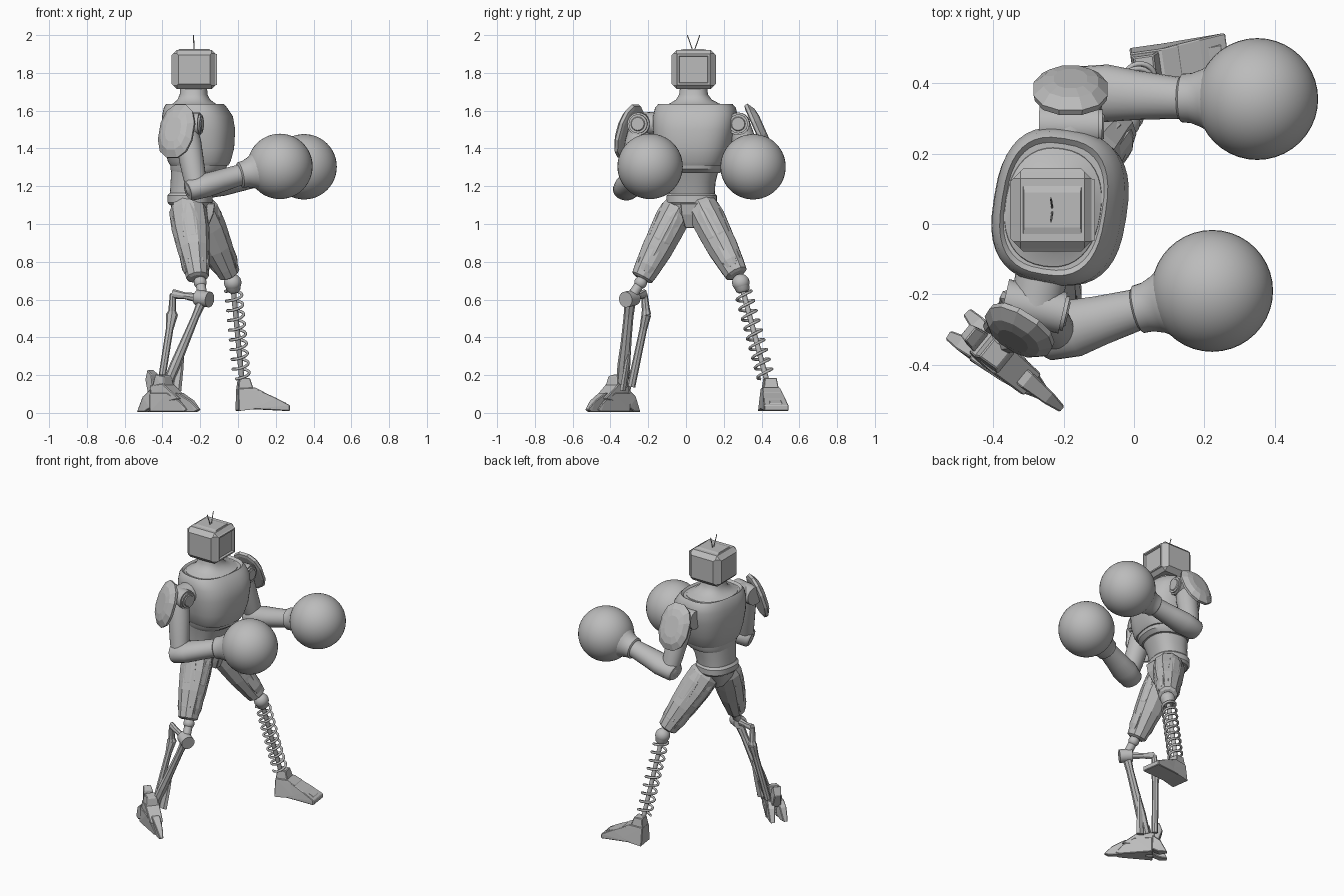
import bpy, bmesh, math
from mathutils import Vector as V, Matrix

cube = bpy.data.objects.get("Cube")
if cube:
    bpy.data.objects.remove(cube)

GREY = (0.5, 0.5, 0.5, 1)
mat = bpy.data.materials.new("plain_grey")
mat.use_nodes = True
mat.diffuse_color = GREY
mat.node_tree.nodes["Principled BSDF"].inputs["Base Color"].default_value = GREY


def finish(name, bm, smooth=None, bevel=0):
    bmesh.ops.recalc_face_normals(bm, faces=bm.faces)
    me = bpy.data.meshes.new(name)
    bm.to_mesh(me)
    bm.free()
    ob = bpy.data.objects.new(name, me)
    bpy.context.collection.objects.link(ob)
    me.materials.append(mat)
    if bevel:
        mod = ob.modifiers.new("bevel", "BEVEL")
        mod.width, mod.segments = bevel, 1
    if smooth:
        bpy.ops.object.select_all(action="DESELECT")
        ob.select_set(True)
        bpy.context.view_layer.objects.active = ob
        bpy.ops.object.shade_smooth_by_angle(angle=math.radians(smooth))
    return ob


def loft(name, rings, n=32, power=2, smooth=40, phase=0):
    """Skin a row of rings given as (centre, u vector, v vector)."""
    bm = bmesh.new()
    loops = []
    for c, u, v in rings:
        loop = []
        for i in range(n):
            a = math.tau * i / n + phase
            x, y = [math.copysign(abs(k) ** (2 / power), k) for k in (math.cos(a), math.sin(a))]
            loop.append(bm.verts.new(V(c) + u * x + v * y))
        loops.append(loop)
    for a, b in zip(loops, loops[1:]):
        for i in range(n):
            bm.faces.new((a[i], a[(i + 1) % n], b[(i + 1) % n], b[i]))
    bm.faces.new(loops[0])
    bm.faces.new(loops[-1])
    return finish(name, bm, smooth)


def limb(name, p0, p1, profile, ref=(1, 0, 0), n=24, smooth=40, phase=0):
    """Tube from p0 to p1; profile holds (t, radius along ref, other radius)."""
    p0, p1, ref = V(p0), V(p1), V(ref)
    d = (p1 - p0).normalized()
    u = (ref - d * ref.dot(d)).normalized()
    w = d.cross(u)
    return loft(name, [(p0.lerp(p1, t), u * a, w * b) for t, a, b in profile], n, 2, smooth, phase)


def rod(name, p0, p1, r, n=16):
    ref = (0, 0, 1) if abs((V(p1) - V(p0)).normalized().z) < 0.9 else (1, 0, 0)
    return limb(name, p0, p1, [(0, r, r), (1, r, r)], ref, n)


def ball(name, c, r):
    bm = bmesh.new()
    bmesh.ops.create_uvsphere(bm, u_segments=40, v_segments=24, radius=r, matrix=Matrix.Translation(c))
    return finish(name, bm, 60)


def hull(name, pts, bevel=0.004):
    bm = bmesh.new()
    bmesh.ops.convex_hull(bm, input=[bm.verts.new(p) for p in pts])
    bmesh.ops.dissolve_limit(bm, angle_limit=0.02, verts=bm.verts, edges=bm.edges)
    return finish(name, bm, None, bevel)


def body(name, rows, yaw=-9, power=2.4):
    """Upright loft; rows hold z, centre x, centre y, half depth, half width."""
    r = Matrix.Rotation(math.radians(yaw), 3, "Z")
    return loft(name, [((x, y, z), r @ V((a, 0, 0)), r @ V((0, b, 0))) for z, x, y, a, b in rows], 40, power, 35)


# Torso, collar, neck and belt
body("abdomen", [(1.14, -.255, .03, .105, .12), (1.22, -.24, .03, .115, .125), (1.34, -.21, .03, .14, .155)])
body("rib_band", [(1.27, -.22, .035, .13, .145), (1.29, -.21, .035, .145, .158), (1.33, -.205, .035, .15, .165)])
body("chest", [(1.31, -.205, .035, .15, .165), (1.33, -.205, .035, .162, .178), (1.4, -.205, .04, .18, .2),
               (1.5, -.21, .046, .19, .218), (1.57, -.215, .05, .182, .222), (1.615, -.225, .05, .162, .212),
               (1.635, -.228, .05, .148, .195), (1.622, -.228, .05, .138, .18)], power=2.7)
body("neck", [(1.58, -.23, .047, .146, .185), (1.626, -.23, .047, .135, .168), (1.638, -.232, .045, .11, .13),
              (1.658, -.234, .042, .086, .095), (1.685, -.235, .04, .073, .076), (1.73, -.235, .04, .07, .07)], power=2.3)
body("belt", [(1.1, -.255, .03, .105, .12), (1.115, -.255, .03, .117, .132), (1.15, -.255, .03, .117, .132),
              (1.165, -.255, .03, .105, .12)])
body("pelvis", [(.99, -.24, .02, .05, .04), (1.06, -.25, .025, .095, .09), (1.12, -.255, .03, .105, .118)])
hull("crotch_plate", [(x, .02 + s * w, z) for s in (-1, 1) for x, w, z in
                      ((-.12, .05, 1.11), (-.19, .05, 1.11), (-.13, .045, 1.05), (-.16, .025, .98), (-.23, .025, .98))])

# Television head: bevelled box, sunken screen in front, raised panels elsewhere
bm = bmesh.new()
bmesh.ops.create_cube(bm, size=1, matrix=Matrix.Translation((-.232, .04, 1.818)) @ Matrix.Diagonal((.222, .218, .208, 1)))
bmesh.ops.bevel(bm, geom=bm.edges[:], offset=.02, segments=1, affect="EDGES")
bm.normal_update()
screen = [f for f in bm.faces if f.normal.x > .99]
panels = [f for f in bm.faces if f.normal.x < -.99 or abs(f.normal.y) > .99]
bmesh.ops.inset_individual(bm, faces=screen, thickness=.003, depth=.01)
bmesh.ops.inset_individual(bm, faces=screen, thickness=.013, depth=0)
bmesh.ops.inset_individual(bm, faces=screen, thickness=.006, depth=-.012)
bmesh.ops.inset_individual(bm, faces=panels, thickness=.012, depth=.009)
finish("head", bm)
hull("head_top_plate", [(-.232 + i * a, .04 + j * b, z) for i in (-1, 1) for j in (-1, 1)
                        for a, b, z in ((.085, .082, 1.918), (.08, .05, 1.927))], 0)
for s in (-1, 1):
    rod("antenna", (-.232, .04 + s * .005, 1.92), (-.236, .04 + s * .033, 2), .003, 6)


# Arms: shoulder joint, pad, upper arm, forearm and ball glove
def arm(side, shoulder, axis, pad, pad_n, elbow, wrist, glove):
    s, a = V(shoulder), V(axis).normalized()
    rod(side + "_shoulder_joint", s - a * .09, s + a * .08, .06, 20)
    limb(side + "_shoulder_disc", s + a * .07, s + a * .095,
         [(0, .05, .05), (.8, .05, .05), (.8, .038, .038), (1, .034, .034)], (0, 0, 1))
    inner = V((-.225, .045, s.z))
    limb(side + "_shoulder_link", inner, s, [(0, .075, .085), (1, .06, .07)], (0, 0, 1))
    e, w, g = V(elbow), V(wrist), V(glove)
    limb(side + "_upper_arm", s, e, [(0, .06, .06), (.3, .068, .066), (.75, .062, .058), (1, .055, .052)])
    ball(side + "_elbow", e, .058)
    f = (w - e).normalized()
    limb(side + "_forearm", e - f * .05, w + f * .03,
         [(0, .048, .058), (.04, .058, .07), (.3, .064, .082), (.55, .06, .07), (.85, .056, .06), (1, .058, .06)], (0, 0, 1))
    limb(side + "_glove_cuff", w - f * .015, g,
         [(0, .06, .06), (.03, .069, .069), (.15, .071, .071), (.3, .084, .084), (.5, .115, .115), (.7, .13, .13)],
         (0, 0, 1), 32)
    ball(side + "_glove", g, .173)
    # Angular domed shoulder pad
    pn = V(pad_n).normalized()
    u = V((0, 0, 1)).cross(pn).normalized()
    v = pn.cross(u)
    rings = [(V(pad) + pn * h, u * .108 * k, v * .152 * k)
             for h, k in ((-.016, .85), (-.011, .97), (.006, 1), (.03, .74), (.038, .45))]
    loft(side + "_shoulder_pad", rings, 12, 2.3, None, math.pi / 12)


arm("right", (-.28, -.235, 1.53), (.97, -.22, 0), (-.325, -.302, 1.49), (-.5, -.8, .3),
    (-.22, -.31, 1.19), (.02, -.24, 1.262), (.222, -.19, 1.305))
arm("left", (-.18, .278, 1.53), (1, -.02, 0), (-.18, .378, 1.5), (0, .9, .4),
    (-.14, .375, 1.2), (.145, .357, 1.262), (.35, .355, 1.303))


# Thighs: faceted shell with raised plates
def thigh(side, hip, knee):
    h, k = V(hip), V(knee)
    d = (k - h).normalized()
    limb(side + "_thigh", h, k, [(0, .075, .075), (.12, .1, .09), (.35, .1, .09), (.62, .086, .085),
                                 (.88, .066, .07), (.98, .06, .062), (1, .045, .045)], n=10, smooth=None)
    fwd = (V((1, 0, 0)) - d * d.x).normalized()
    out = d.cross(fwd) * (1 if d.cross(fwd).y * d.y > 0 else -1)
    for label, n, o in (("front", fwd, .083), ("outer", out, .078), ("back", -fwd, .083)):
        a, b = h.lerp(k, .12) + n * o, h.lerp(k, .92) + n * (o - .03)
        limb(side + "_thigh_" + label + "_plate", a, b,
             [(0, .012, .02), (.15, .022, .045), (.5, .022, .05), (.55, .016, .042), (.9, .02, .042), (1, .01, .03)],
             n, 8, None, math.pi / 8)


thigh("right", (-.272, -.02, 1.12), (-.213, -.235, .71))
thigh("left", (-.225, .065, 1.12), (-.045, .27, .73))

# Left shin: ball knee, rod and coil spring
top, low = V((-.028, .29, .69)), V((.02, .425, .18))
ball("left_knee", top, .046)
limb("left_knee_collar", top, top.lerp(low, .1), [(0, .045, .045), (.8, .036, .036), (1, .025, .025)])
rod("spring_rod", top, low, .014)
d = (low - top).normalized()
u = d.orthogonal().normalized()
w = d.cross(u)
curve = bpy.data.curves.new("shin_spring", "CURVE")
curve.dimensions, curve.bevel_depth, curve.bevel_resolution = "3D", .0075, 2
turns, steps = 9, 20
path = curve.splines.new("POLY")
path.points.add(turns * steps)
for i, p in enumerate(path.points):
    a = math.tau * i / steps
    q = top.lerp(low, .07 + .91 * i / (turns * steps)) + (u * math.cos(a) + w * math.sin(a)) * .043
    p.co = (*q, 1)
spring = bpy.data.objects.new("shin_spring", curve)
bpy.context.collection.objects.link(spring)
curve.materials.append(mat)


def placed(origin, yaw, rows):
    """Mirrored outline: rows hold forward, half width, height."""
    m = Matrix.Translation(origin) @ Matrix.Rotation(math.radians(yaw), 4, "Z")
    return [m @ V((x, s * y, z)) for x, y, z in rows for s in (-1, 1)]


# Left foot: heel block and sloping toe wedge with a raised ridge
base = (-.005, .44, .01)
hull("left_heel", placed(base, 8, [(0, .06, 0), (0, .045, .12), (.09, .045, .125), (.09, .06, .01), (.14, .06, .03), (.14, .05, .1)]))
hull("left_toe", placed(base, 8, [(.08, .06, .01), (.08, .045, .125), (.2, .058, .07), (.275, .065, .03),
                                  (.275, .065, 0), (.15, .06, .03)]))
hull("left_foot_ridge", placed(base, 8, [(.05, .025, .132), (.06, .025, .1), (.26, .035, .042), (.26, .035, .03)]))
hull("left_ankle", placed(base, 8, [(.0, .042, .11), (.085, .042, .11), (.008, .032, .175), (.065, .032, .175)]))

# Right shin: hinge and two struts
knee, hinge, rear, bend = (-.2, -.24, .69), (-.185, -.295, .605), (-.345, -.22, .63), (-.35, -.21, .52)
ball("right_knee", knee, .034)
rod("knee_pin", knee, hinge, .026)
rod("hinge_barrel", (-.215, -.275, .61), (-.15, -.32, .6), .042, 20)
limb("hinge_bar", hinge, rear, [(0, .028, .02), (.6, .018, .016), (1, .026, .016)], (0, 0, 1), 8, None)
limb("front_strut", hinge, (-.38, -.34, .14),
     [(0, .026, .032), (.2, .02, .026), (.5, .024, .028), (.75, .028, .034), (1, .026, .03)], n=8, smooth=None)
limb("rear_strut_upper", rear, bend, [(0, .016, .016), (.8, .02, .022), (1, .032, .026)], n=8, smooth=None)
limb("rear_strut_lower", bend, (-.41, -.29, .14), [(0, .032, .026), (.2, .02, .02), (1, .019, .022)], n=8, smooth=None)
limb("strut_fin", (-.29, -.295, .37), (-.33, -.335, .12), [(0, .008, .008), (.5, .022, .014), (1, .03, .018)], n=6, smooth=None)

# Right foot: converging clawed toes, instep, heel spur and ankle guards
f, s = V((.77, -.63, 0)), V((.63, .77, 0))
heel = V((-.48, -.3, .005))
yaw = math.degrees(math.atan2(f.y, f.x))
for off, start, length in ((-.034, .06, .23), (0, .1, .26), (.034, .06, .23)):
    hull("toe_claw", placed(heel + s * off + f * start, yaw - off * 180, [
        (0, .026, 0), (0, .024, .1), (length * .5, .026, .1), (length * .8, .02, .06), (length, .01, .012), (length * .9, .014, 0)]))
hull("instep", placed(heel, yaw, [(.05, .052, .03), (.05, .04, .14), (.14, .045, .15), (.25, .04, .07)]))
hull("ankle", placed(heel, yaw, [(.06, .045, .1), (.16, .045, .1), (.08, .034, .2), (.14, .03, .19)]))
for k in (-1, 1):
    hull("heel_claw", placed(heel + s * k * .03 + f * .06, yaw - k * 8, [
        (0, .027, .02), (0, .022, .12), (-.05, .022, .08), (-.09, .014, .0), (-.04, .022, .0)]))
hull("heel_spur", placed(heel, yaw, [(.0, .02, .17), (.02, .025, .225), (.05, .03, .2), (.07, .035, .08), (.03, .03, .08)]))
